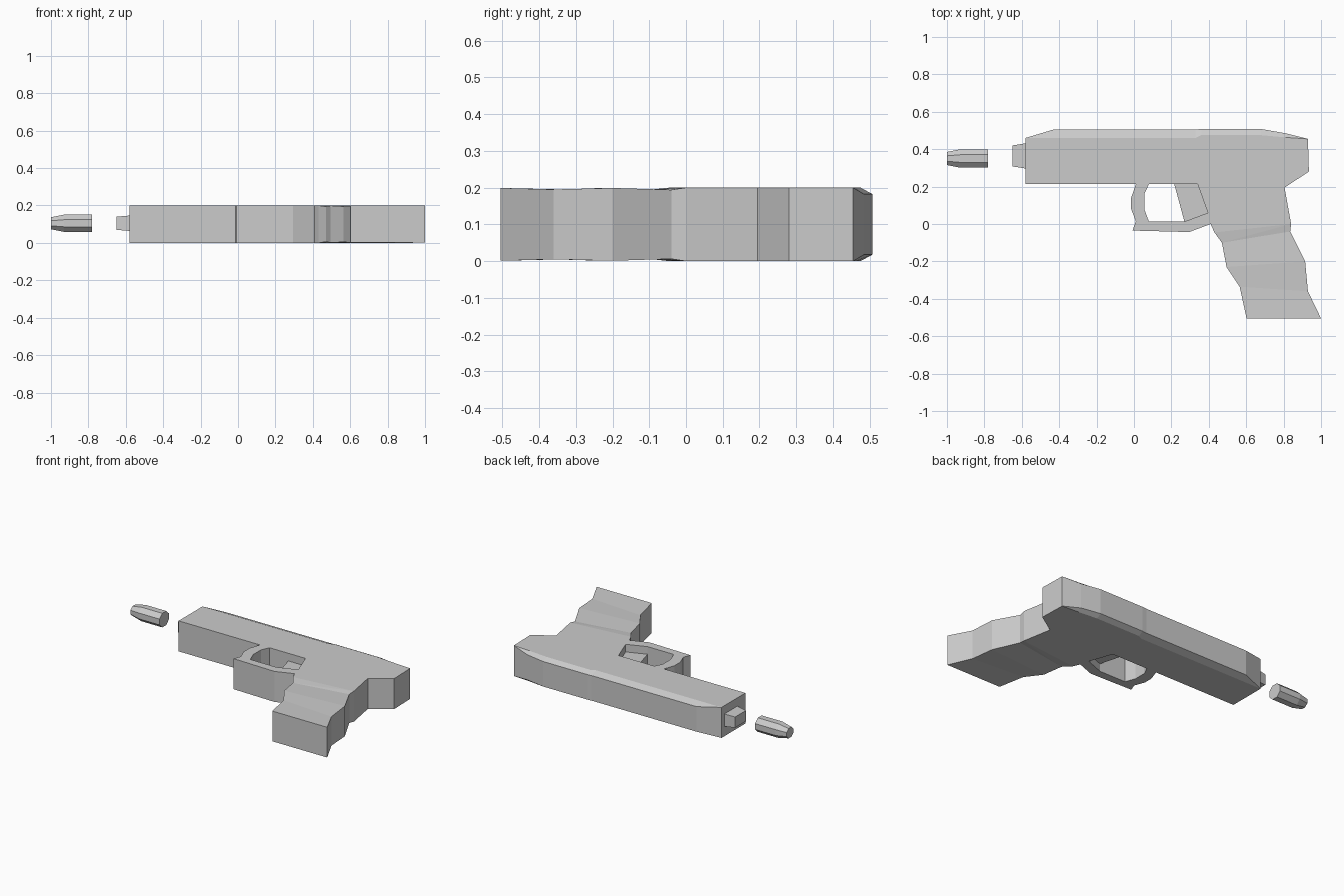
import bpy, bmesh, math
from mathutils import Vector, Matrix

if "Cube" in bpy.data.objects:
    bpy.data.objects.remove(bpy.data.objects["Cube"])

MID, HALF = 0.1, 0.1   # mid-plane height and half thickness


def finish(name, bm):
    bmesh.ops.recalc_face_normals(bm, faces=bm.faces)
    mesh = bpy.data.meshes.new(name)
    bm.to_mesh(mesh)
    bm.free()
    obj = bpy.data.objects.new(name, mesh)
    bpy.context.collection.objects.link(obj)
    return obj


def plate(loops, z0, z1):
    """Flat outline (further loops are holes) extruded from z0 to z1."""
    bm = bmesh.new()
    edges = []
    for loop in loops:
        vs = [bm.verts.new((x, y, z0)) for x, y in loop]
        edges += [bm.edges.new((a, b)) for a, b in zip(vs, vs[1:] + vs[:1])]
    bmesh.ops.triangle_fill(bm, edges=edges, use_beauty=True)
    ext = bmesh.ops.extrude_face_region(bm, geom=bm.faces[:])
    moved = [g for g in ext["geom"] if isinstance(g, bmesh.types.BMVert)]
    bmesh.ops.translate(bm, verts=moved, vec=(0, 0, z1 - z0))
    bmesh.ops.recalc_face_normals(bm, faces=bm.faces)
    return bm


# Body: slide sides, frame and guard in one outline with the guard opening
slide_top = [(-0.58, 0.46, 0.46), (-0.43, 0.46, 0.505), (0.33, 0.46, 0.505),
             (0.36, 0.475, 0.508), (0.68, 0.475, 0.508), (0.81, 0.463, 0.485),
             (0.93, 0.455, 0.455)]
outline = [(x, y) for x, y, _ in slide_top] + [
    (0.935, 0.28), (0.805, 0.195), (0.84, 0.0), (0.835, -0.04),
    (0.47, -0.1), (0.43, -0.045), (0.41, 0.0), (0.295, -0.043),
    (-0.008, -0.035), (0.01, 0.015), (-0.015, 0.08), (-0.015, 0.14),
    (0.01, 0.213), (-0.58, 0.213)]
opening = [(0.08, 0.213), (0.055, 0.16), (0.055, 0.08), (0.08, 0.013),
           (0.27, 0.013), (0.395, 0.06), (0.34, 0.213)]
bm = plate([outline, opening], 0, 2 * HALF)

# Chamfered ridge along the slide
top = [f for f in bm.faces
       if f.normal.y > 0.8 and f.calc_center_median().y > 0.45]
ext = bmesh.ops.extrude_face_region(bm, geom=top)
for v in [g for g in ext["geom"] if isinstance(g, bmesh.types.BMVert)]:
    x, base, ridge = min(slide_top, key=lambda p: abs(p[0] - v.co.x))
    if ridge > base:
        v.co.y = ridge
        v.co.z = MID + (v.co.z - MID) * 0.82
bmesh.ops.remove_doubles(bm, verts=bm.verts, dist=0.0005)

# Grip: sections of (front x, y, back x, y, half thickness)
foot = Vector((0.6525, -0.07, MID))
face = min(bm.faces, key=lambda f: (f.calc_center_median() - foot).length
           + (1 if abs(f.normal.z) > 0.5 else 0))
for v in face.verts:
    v.co.z = MID + math.copysign(0.094, v.co.z - MID)
for fx, fy, bx, by, half in [(0.495, -0.23, 0.915, -0.2, 0.099),
                             (0.565, -0.335, 0.93, -0.36, 0.095),
                             (0.602, -0.505, 1.0, -0.505, 0.099)]:
    ext = bmesh.ops.extrude_face_region(bm, geom=[face])
    face = next(g for g in ext["geom"] if isinstance(g, bmesh.types.BMFace))
    for i, v in enumerate(sorted(face.verts, key=lambda v: v.co.x)):
        x, y = (fx, fy) if i < 2 else (bx, by)
        v.co = (x, y, MID + math.copysign(half, v.co.z - MID))
finish("body", bm)

# Trigger
finish("trigger", plate([[(0.215, 0.215), (0.342, 0.215), (0.397, 0.06),
                          (0.27, 0.012)]], 0.05, 0.15))


def prism_x(name, sides, rings, y, z, turn):
    """Rings of (x, half width y, half height z) joined along the x axis."""
    bm = bmesh.new()
    k = 1 / math.cos(math.pi / sides)
    loops = []
    for x, ry, rz in rings:
        angles = [turn + 2 * math.pi * i / sides for i in range(sides)]
        loops.append([bm.verts.new((x, y + k * ry * math.cos(a),
                                    z + k * rz * math.sin(a)))
                      for a in angles])
    for a, b in zip(loops, loops[1:]):
        for i in range(sides):
            j = (i + 1) % sides
            bm.faces.new((a[i], a[j], b[j], b[i]))
    bm.faces.new(loops[0])
    bm.faces.new(loops[-1])
    finish(name, bm)


# Square barrel stub and eight-sided round in front of it
prism_x("barrel", 4, [(-0.65, 0.056, 0.035), (-0.58, 0.067, 0.041)],
        0.364, 0.105, math.pi / 4)
prism_x("round", 8, [(-1.0, 0.035, 0.032), (-0.93, 0.049, 0.046),
                     (-0.78, 0.049, 0.046)], 0.35, 0.105, math.pi / 8)
